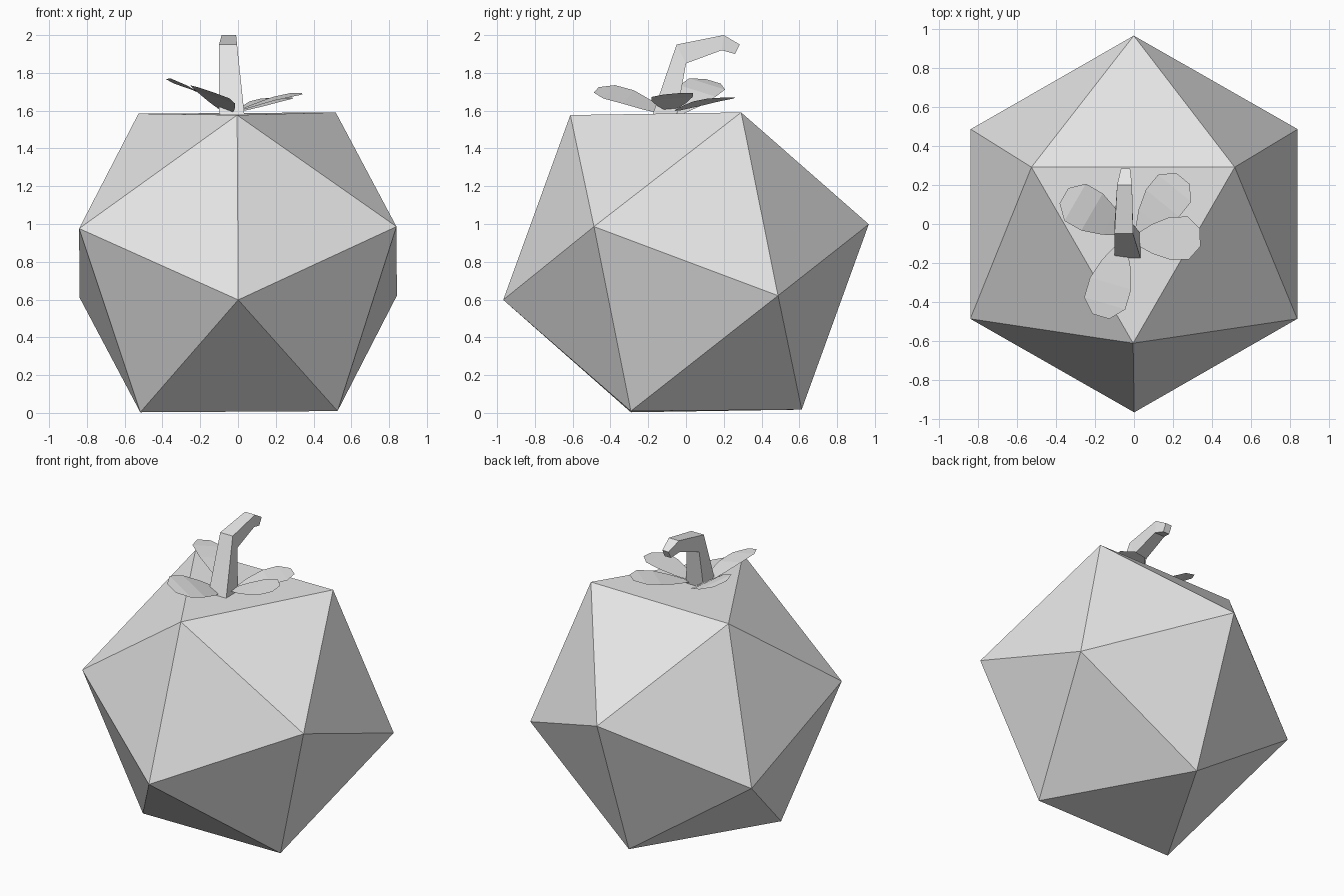
import bpy
import bmesh
from math import radians, cos, sin
from mathutils import Vector, Euler

cube = bpy.data.objects.get("Cube")
if cube:
    bpy.data.objects.remove(cube, do_unlink=True)

# Single plain grey material
GREY = (0.8, 0.8, 0.8, 1.0)
grey = bpy.data.materials.new("plain_grey")
grey.use_nodes = True
grey.diffuse_color = GREY
for node in grey.node_tree.nodes:
    if node.type == 'BSDF_PRINCIPLED':
        node.inputs["Base Color"].default_value = GREY


def finish(name, bm):
    mesh = bpy.data.meshes.new(name)
    bm.to_mesh(mesh)
    bm.free()
    mesh.materials.append(grey)
    obj = bpy.data.objects.new(name, mesh)
    bpy.context.collection.objects.link(obj)
    return obj


def loft(bm, rings, closed):
    """Bridge successive rings of vertices with quads."""
    n = len(rings[0])
    for a, b in zip(rings, rings[1:]):
        for i in range(n if closed else n - 1):
            j = (i + 1) % n
            bm.faces.new((a[i], a[j], b[j], b[i]))


# Fruit body: twenty-sided solid resting on one face, leaning very slightly
def make_body():
    bm = bmesh.new()
    lean = Euler((0.012, -0.006, 0)).to_matrix()
    for radius, z, start in ((0.603, 0.787, -90), (0.97, 0.19, 90),
                             (0.97, -0.187, -90), (0.603, -0.787, 90)):
        for k in range(3):
            a = radians(start + 120 * k)
            point = lean @ Vector((radius * cos(a), radius * sin(a), z))
            bm.verts.new(point + Vector((0, 0, 0.797)))
    bmesh.ops.convex_hull(bm, input=bm.verts[:])
    bmesh.ops.recalc_face_normals(bm, faces=bm.faces[:])
    finish("fruit_body", bm)


# Stem: square section that tapers and hooks backwards
def make_stem():
    # left x, right x, then (y, z) of the outer and inner edges
    sections = (
        (-0.10, 0.035, (-0.18, 1.57), (-0.05, 1.57)),
        (-0.10, -0.005, (-0.05, 1.95), (0.0, 1.85)),
        (-0.087, -0.01, (0.20, 2.0), (0.19, 1.92)),
        (-0.067, -0.02, (0.285, 1.95), (0.26, 1.90)),
    )
    bm = bmesh.new()
    rings = []
    for left, right, outer, inner in sections:
        corners = ((left, *outer), (right, *outer),
                   (right, *inner), (left, *inner))
        rings.append([bm.verts.new(c) for c in corners])
    loft(bm, rings, True)
    bm.faces.new(rings[0])
    bm.faces.new(rings[-1])
    bmesh.ops.recalc_face_normals(bm, faces=bm.faces[:])
    finish("stem", bm)


# Leaves: thin arched sheets sharing one outline
LEAF_OUTLINE = ((0, 0.02, 0), (0.27, 0.075, 0.35), (0.55, 0.11, 0.7),
                (0.82, 0.11, 0.92), (1, 0.045, 1))  # along, half width, rise


def make_leaf(name, root, tip, roll):
    root, tip = Vector(root), Vector(tip)
    span = tip - root
    side = Vector((-span.y, span.x, 0)).normalized()
    side.z = roll
    bm = bmesh.new()
    rings = []
    for along, half, rise in LEAF_OUTLINE:
        mid = root + span * along
        mid.z = root.z + span.z * rise
        rings.append([bm.verts.new(mid + side * s) for s in (half, -half)])
    loft(bm, rings, False)
    for face in bm.faces:
        face.normal_update()
        if face.normal.z < 0:
            face.normal_flip()
    finish(name, bm)


make_body()
make_stem()
make_leaf("back_right_leaf", (-0.04, -0.04, 1.585), (-0.36, 0.145, 1.755), 0.27)
make_leaf("back_left_leaf", (0.02, -0.05, 1.60), (0.25, 0.235, 1.67), 0.0)
make_leaf("front_leaf", (-0.06, -0.10, 1.585), (-0.17, -0.475, 1.71), -0.32)
make_leaf("left_leaf", (0.0, -0.08, 1.60), (0.34, -0.07, 1.69), 0.09)
